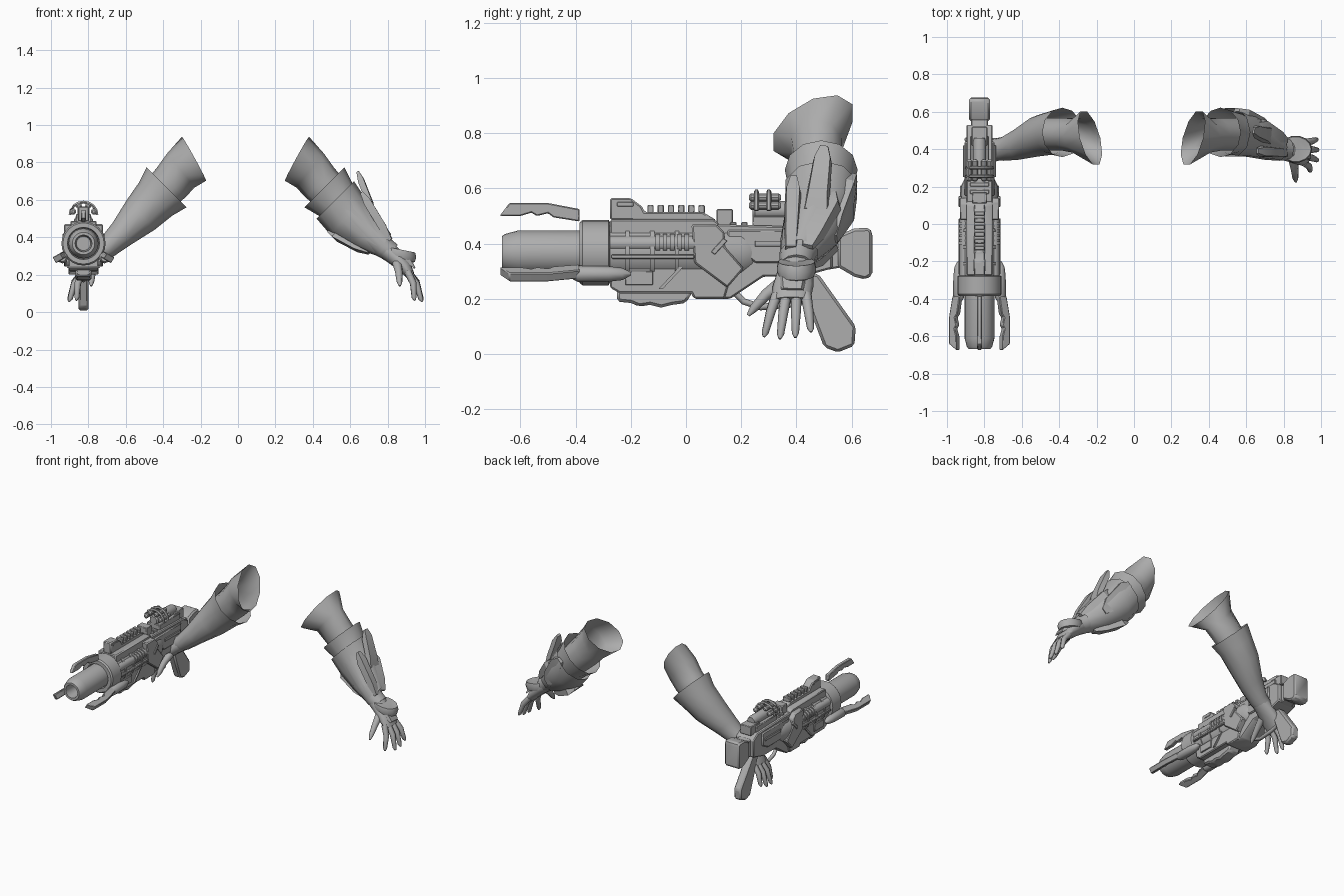
import bpy, bmesh, math
from mathutils import Vector, Matrix

if "Cube" in bpy.data.objects:
    bpy.data.objects.remove(bpy.data.objects["Cube"], do_unlink=True)

GREY = (0.42, 0.42, 0.42, 1)
mat = bpy.data.materials.new("plain_grey")
mat.use_nodes = True
mat.diffuse_color = GREY
mat.node_tree.nodes["Principled BSDF"].inputs["Base Color"].default_value = GREY

GX, GZ = -0.826, 0.367          # gun axis
TAU = math.tau


def finish(name, bm, bevel=0, angle=35):
    bmesh.ops.recalc_face_normals(bm, faces=bm.faces)
    me = bpy.data.meshes.new(name)
    bm.to_mesh(me)
    bm.free()
    me.materials.append(mat)
    ob = bpy.data.objects.new(name, me)
    bpy.context.collection.objects.link(ob)
    bpy.ops.object.select_all(action='DESELECT')
    ob.select_set(True)
    bpy.context.view_layer.objects.active = ob
    bpy.ops.object.shade_smooth_by_angle(angle=math.radians(angle))
    if bevel:
        mod = ob.modifiers.new("edge_bevel", 'BEVEL')
        mod.width, mod.segments = bevel, 1
    return ob


def loft(name, rings, start=True, end=True, angle=35):
    """Skin a list of point rings."""
    bm = bmesh.new()
    vs = [[bm.verts.new(p) for p in r] for r in rings]
    n = len(vs[0])
    for a, b in zip(vs, vs[1:]):
        for i in range(n):
            j = (i + 1) % n
            bm.faces.new((a[i], a[j], b[j], b[i]))
    if start:
        bm.faces.new(vs[0])
    if end:
        bm.faces.new(vs[-1])
    return finish(name, bm, angle=angle)


def oval(c, a, b, n=12):
    c, a, b = Vector(c), Vector(a), Vector(b)
    return [c + a * math.cos(TAU * i / n) + b * math.sin(TAU * i / n) for i in range(n)]


def lathe(name, profile, dx=0, z=GZ, n=24):
    """Turned part along y from (y, radius) pairs."""
    return loft(name, [oval((GX + dx, y, z), (r, 0, 0), (0, 0, r), n) for y, r in profile])


def tube(name, pts, radii, n=8):
    pts = [Vector(p) for p in pts]
    rings = []
    for i, p in enumerate(pts):
        d = (pts[min(i + 1, len(pts) - 1)] - pts[max(i - 1, 0)]).normalized()
        side = d.cross(Vector((0.7, 0, 0.7))).normalized()
        rings.append(oval(p, side * radii[i], d.cross(side) * radii[i], n))
    return loft(name, rings, angle=50)


def prism(name, profile, half, dx=0, turn=0, bevel=0.006):
    """Side profile (y, z) given width in x, optionally turned about the gun axis."""
    bm = bmesh.new()
    low, high = [[bm.verts.new((GX + dx + s * half, y, z)) for y, z in profile] for s in (-1, 1)]
    bm.faces.new(low)
    bm.faces.new(high)
    for i in range(len(profile)):
        j = (i + 1) % len(profile)
        bm.faces.new((low[i], low[j], high[j], high[i]))
    if turn:
        bmesh.ops.rotate(bm, verts=bm.verts, cent=(GX, 0, GZ),
                         matrix=Matrix.Rotation(math.radians(turn), 3, 'Y'))
    return finish(name, bm, bevel)


def box(name, y0, y1, z0, z1, half, dx=0, bevel=0.004):
    return prism(name, [(y0, z0), (y1, z0), (y1, z1), (y0, z1)], half, dx, 0, bevel)


# Barrel with hollow muzzle, collar and core
lathe("barrel", [(-.3, .08), (-.61, .08), (-.655, .068), (-.667, .06), (-.667, .045), (-.56, .038)])
lathe("barrel_collar", [(-.275, .108), (-.28, .118), (-.375, .118), (-.385, .11), (-.385, .086), (-.36, .082)])
lathe("body_core", [(-.28, .1), (.2, .1), (.24, .08)])
for y in (-.22, -.13, -.04):
    lathe("core_band", [(y, .1), (y, .106), (y + .015, .106), (y + .015, .1)])

# Three blades around the muzzle
blade = [(-.675, .5), (-.64, .547), (-.5, .547), (-.385, .525), (-.385, .48), (-.48, .495),
         (-.5, .51), (-.54, .5), (-.56, .512), (-.6, .5)]
for turn, half in ((0, .013), (120, .018), (-120, .018)):
    prism("muzzle_blade", blade, half, turn=turn, bevel=.004)
for s in (-1, 1):
    tube("blade_root", [(GX + s * .112, y, .29) for y in (-.41, -.39, -.28, -.23, -.2)],
         [.02, .03, .028, .022, .006])

# Body shells, top rail and lower handguard
prism("upper_body", [(-.275, .4), (.12, .4), (.12, .475), (.1, .488), (-.275, .488)], .07)
prism("lower_body", [(-.275, .325), (.05, .325), (.16, .27), (.14, .2), (.03, .2),
                     (.02, .22), (-.24, .22), (-.275, .24)], .08)
prism("top_rail", [(-.275, .485), (-.275, .565), (-.2, .565), (-.16, .535), (-.15, .515),
                   (.06, .515), (.11, .485)], .03)
box("front_sight_slot", -.25, -.19, .535, .55, .033, bevel=.002)
for i in range(6):
    box("rail_tooth", -.14 + i * .037, -.117 + i * .037, .51, .54, .026, bevel=.003)
prism("lower_handguard", [(-.25, .235), (-.25, .19), (-.2, .185), (-.17, .172), (-.13, .178), (-.09, .168),
                          (-.05, .178), (0, .185), (.03, .235)], .042, bevel=.01)
box("rear_sight", .11, .17, .44, .525, .04)

# Receiver, stock and grip
prism("receiver", [(0, .46), (.12, .47), (.48, .46), (.53, .43), (.53, .31), (.42, .28), (.28, .28),
                   (.16, .2), (.03, .2), (0, .25)], .07)
prism("receiver_cover", [(.02, .47), (.11, .47), (.14, .44), (.14, .39), (.21, .31), (.15, .24),
                         (.03, .33)], .105)
prism("receiver_rear_panel", [(.15, .45), (.44, .45), (.44, .36), (.38, .33), (.25, .33), (.15, .41)], .08)
for i in range(6):
    box("receiver_tooth", .16 + i * .04, .183 + i * .04, .45, .478, .05, bevel=.003)
prism("stock_neck", [(.48, .44), (.57, .425), (.57, .315), (.48, .3)], .045)
prism("stock_butt", [(.55, .43), (.61, .455), (.665, .457), (.675, .44), (.675, .285), (.65, .27), (.61, .28),
                     (.55, .315)], .056, bevel=.014)
prism("pistol_grip", [(.4, .3), (.48, .29), (.615, .1), (.61, .03), (.55, .006), (.5, .025), (.46, .13)],
      .027, bevel=.01)
tube("trigger_guard", [(GX, y, z) for y, z in ((.16, .24), (.21, .19), (.27, .17), (.38, .18), (.45, .2))],
     [.012] * 5)
tube("trigger", [(GX, .35, .29), (GX, .345, .25), (GX, .33, .215)], [.012, .01, .005])

# Mirrored side details
for s in (-1, 1):
    lathe("side_tube", [(-.275, .028), (.03, .028)], s * .078, .4, 12)
    for i in range(5):
        y = -.11 + i * .026
        lathe("side_tube_ridge", [(y, .034), (y + .016, .034)], s * .078, .4, 12)
    box("side_rail", -.27, .03, .345, .36, .012, s * .1, .003)
    prism("side_slash", [(-.1, .235), (-.085, .235), (-.01, .315), (-.025, .315)], .006, s * .083, 0, 0)
    prism("cover_slash", [(.09, .37), (.105, .36), (.15, .41), (.135, .42)], .008, s * .103, 0, .002)
    box("rear_vent", .25, .42, .39, .41, .005, s * .082, .001)
    box("lower_side_plate", -.22, -.12, .25, .3, .006, s * .083, .002)

# Scope cluster
lathe("scope_drum", [(.24, .026), (.25, .034), (.44, .034), (.46, .028)], 0, .52, 16)
box("scope_mount", .24, .47, .44, .5, .05)
box("scope_rear_block", .42, .52, .45, .515, .042)
for deg in (20, 65, 115, 160):
    a = math.radians(deg)
    lathe("scope_capsule", [(.228, .008), (.235, .016), (.335, .016), (.345, .008)],
          .058 * math.cos(a), .52 + .052 * math.sin(a), 10)
for y in (.255, .3):
    tube("scope_hoop", [(GX + .072 * math.cos(t * .393), y, .52 + .068 * math.sin(t * .393)) for t in range(9)],
         [.009] * 9, 6)


# Arms: shaped on the left, reflected and shifted for the right
def put(ob, side):
    if side < 0:
        me = ob.data
        me.transform(Matrix.Translation((.08, 0, 0)) @ Matrix.Diagonal((-1, 1, 1, 1)))
        me.flip_normals()
    ob.name = ("left_" if side > 0 else "right_") + ob.name.split(".")[0]


def limb(name, rings, start=False, end=False, n=12):
    """Rings: centre, half thickness in x and z, half width in y."""
    return loft(name, [oval(c, (t[0], 0, t[1]), (0, -w, 0), n) for c, t, w in rings], start, end, 60)


for side in (1, -1):
    sleeve = [oval((.315, .46, .82), (.055, 0, .105), (-.035, -.15, -.055), 10)]
    sleeve += [oval(c, a, (0, -w, 0), 10) for c, a, w in (
        ((.385, .472, .757), (.075, 0, .09), .095), ((.44, .48, .69), (.075, 0, .08), .092),
        ((.54, .48, .59), (.07, 0, .07), .09))]
    put(loft("upper_sleeve", sleeve, False, False, 60), side)
    put(limb("forearm", [((.4625, .49, .667), (.107, .107), .132), ((.52, .488, .605), (.088, .09), .118),
                         ((.6, .47, .52), (.074, .08), .11), ((.7, .428, .42), (.05, .058), .085),
                         ((.78, .402, .345), (.038, .045), .064), ((.82, .4, .32), (.034, .04), .058)],
             end=True), side)
    put(limb("palm", [((.79, .4, .335), (.034, .04), .058), ((.84, .395, .295), (.032, .034), .066),
                      ((.89, .388, .245), (.03, .024), .074), ((.922, .382, .195), (.02, .012), .068)],
             True, True), side)
    # Fingers: base y, tip x, tip y, tip z
    for by, tx, ty, tz in ((.328, .945, .282, .062), (.363, .985, .34, .055),
                           (.4, .987, .396, .06), (.435, .982, .453, .08)):
        base, tip = Vector((.908, by, .215)), Vector((tx, ty, tz))
        knuckle = base.lerp(tip, .45) + Vector((.012, 0, .008))
        put(tube("finger", [base, knuckle, base.lerp(tip, .9), tip], [.02, .018, .013, .005]), side)
    put(tube("thumb", [(.85, .35, .26), (.86, .29, .215), (.863, .245, .165), (.865, .225, .14)],
             [.026, .021, .016, .006]), side)

# Left gauntlet: rolled wrist cuff, guard shell and raised plates
cuff = [oval((.865, .4, .305), ((.07 + r), 0, -.016), (0, -(.055 + r), 0), 14) for r in (-.01, .012, .018, .01, -.012)]
for ring, dz in zip(cuff, (.03, .03, .005, -.022, -.026)):
    for p in ring:
        p.z += dz
loft("left_wrist_cuff", cuff, angle=60)
limb("left_forearm_guard", [((.52, .49, .6), (.1, .1), .137), ((.585, .487, .515), (.092, .1), .128),
                            ((.69, .45, .425), (.068, .078), .105), ((.775, .41, .36), (.045, .055), .07)], n=10)


def plate(name, start, end, w0, w1, thick):
    s, e, up = Vector(start), Vector(end), Vector((.7, 0, .7))
    across = (e - s).cross(up).normalized()
    rings = []
    for f, w, h in ((0, w0 * .5, .4), (.2, w0, 1), (.75, (w0 + w1) / 2, 1), (1, w1, .4)):
        p, a, t = s.lerp(e, f), across * w, up * thick * h
        rings.append([p - a - t, p + a - t, p + a * .8 + t, p - a * .8 + t])
    return loft(name, rings, angle=20)


plate("left_spike_plate", (.64, .5, .75), (.73, .47, .52), .035, .05, .018)
plate("left_outer_plate", (.66, .39, .64), (.815, .38, .385), .03, .022, .022)
plate("left_back_plate", (.66, .52, .59), (.815, .44, .39), .06, .022, .022)
plate("left_elbow_plate", (.49, .5, .43), (.7, .43, .32), .07, .03, .025)
plate("left_rear_fin", (.55, .61, .64), (.7, .53, .42), .022, .02, .05)
plate("left_hand_plate", (.87, .39, .325), (.945, .385, .235), .05, .04, .01)
